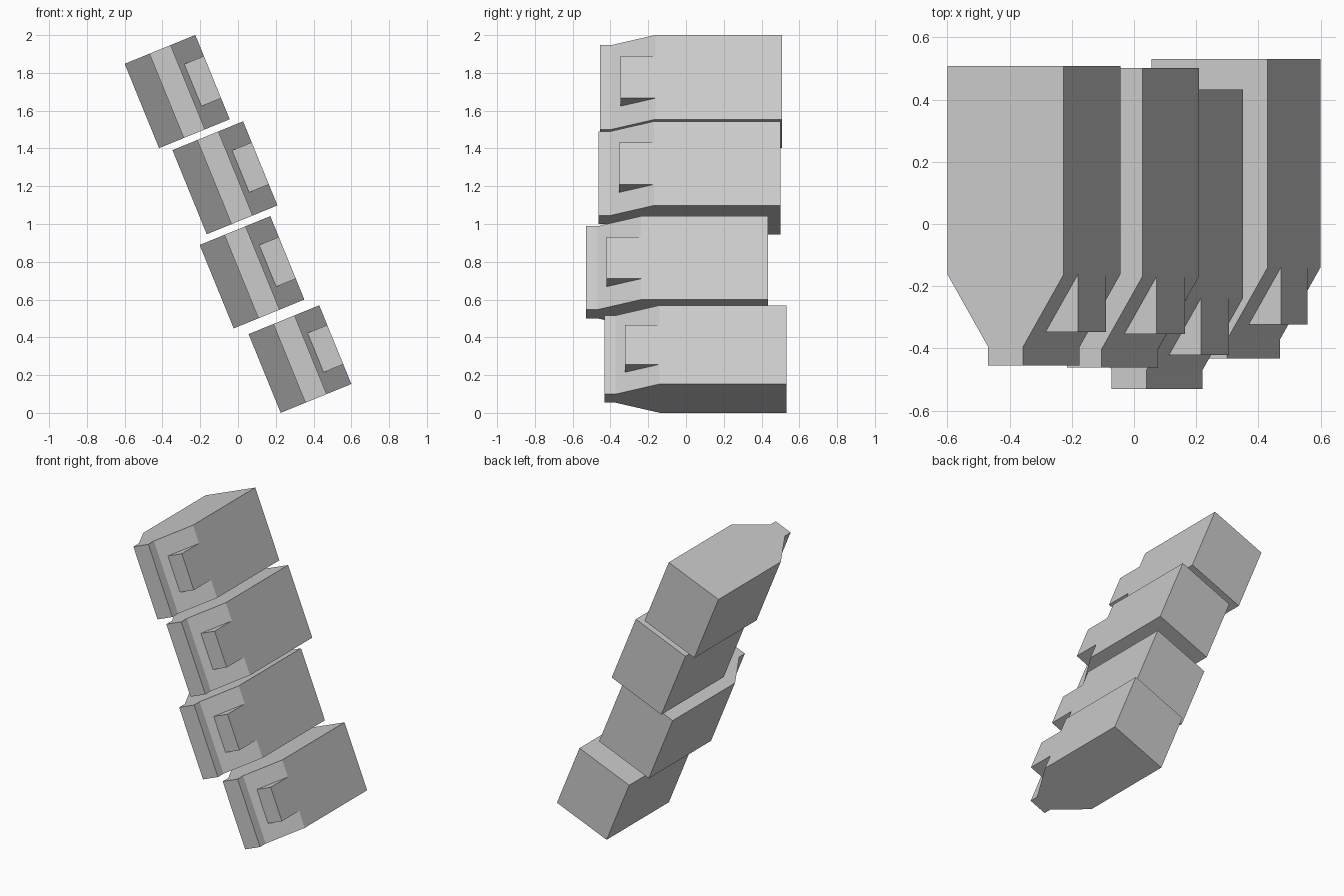
import bpy, bmesh, math

if "Cube" in bpy.data.objects:
    bpy.data.objects.remove(bpy.data.objects["Cube"])

TILT = math.radians(22.2)
W = 0.404      # block width
L = 0.963      # block depth
NECK, SHOULDER = 0.06, 0.293   # distances behind the nose
INSET = 0.35 * W
TAB_U, TAB_Y = 0.29, 0.108


def prism(name, profile, z_top, z_bottom, origin):
    """Extrude an (x, y) profile along local z, then tilt it into place."""
    bm = bmesh.new()
    face = bm.faces.new([bm.verts.new((x, y, z_bottom)) for x, y in profile])
    ext = bmesh.ops.extrude_face_region(bm, geom=[face])
    for v in ext["geom"]:
        if isinstance(v, bmesh.types.BMVert):
            v.co.z = z_top
    bmesh.ops.recalc_face_normals(bm, faces=bm.faces)
    mesh = bpy.data.meshes.new(name)
    bm.to_mesh(mesh)
    bm.free()
    ob = bpy.data.objects.new(name, mesh)
    ob.location = origin
    ob.rotation_euler = (0, -TILT, 0)
    bpy.context.collection.objects.link(ob)
    return ob


# Block outline: square back, tapered shoulders, short straight nose
body = [(0, L), (0, SHOULDER), (INSET, NECK), (INSET, 0),
        (W - INSET, 0), (W - INSET, NECK), (W, SHOULDER), (W, L)]
# Triangular tab filling the right-hand shoulder
tab = [(TAB_U, TAB_Y), (W, TAB_Y), (W, SHOULDER)]

# Upper left corner x, nose y, upper left corner z, height
blocks = [(-0.600, -0.455, 1.848, 0.482),
          (-0.347, -0.462, 1.391, 0.481),
          (-0.203, -0.530, 0.889, 0.477),
          (0.056, -0.432, 0.417, 0.450)]

for i, (x, y, z, h) in enumerate(blocks, 1):
    prism(f"block_{i}", body, 0, -h, (x, y, z))
    prism(f"block_tab_{i}", tab, -0.25 * h, -0.75 * h, (x, y, z))
